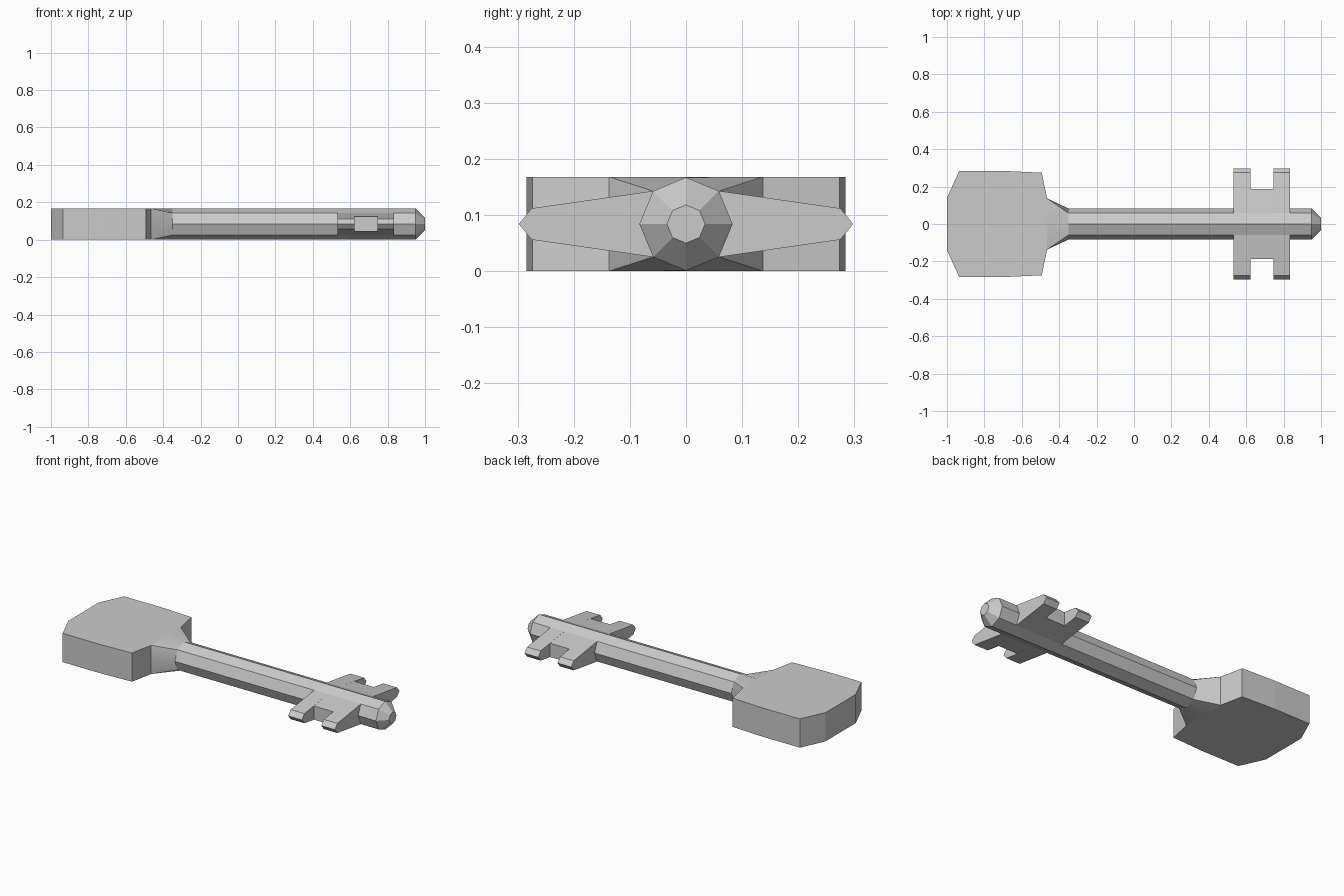
import bpy, bmesh, math

if "Cube" in bpy.data.objects:
    bpy.data.objects.remove(bpy.data.objects["Cube"])

H = 0.168          # overall thickness
CZ = H / 2         # centre height
R = 0.083          # shaft radius


def loft(name, sections, smooth=False):
    """Skin a list of (x, [(y, z), ...]) sections, z relative to the centre line."""
    bm = bmesh.new()
    rings = [[bm.verts.new((x, y, z + CZ)) for y, z in prof] for x, prof in sections]
    n = len(rings[0])
    for a, b in zip(rings, rings[1:]):
        for i in range(n):
            j = (i + 1) % n
            bm.faces.new((a[i], a[j], b[j], b[i]))
    bm.faces.new(rings[0])
    bm.faces.new(rings[-1])
    # shared planes where the section width steps may leave zero-area faces
    bmesh.ops.remove_doubles(bm, verts=bm.verts, dist=1e-5)
    bmesh.ops.recalc_face_normals(bm, faces=bm.faces)
    me = bpy.data.meshes.new(name)
    bm.to_mesh(me)
    bm.free()
    ob = bpy.data.objects.new(name, me)
    bpy.context.collection.objects.link(ob)
    if smooth:
        bpy.context.view_layer.objects.active = ob
        ob.select_set(True)
        bpy.ops.object.shade_smooth_by_angle(angle=math.radians(30))
        ob.select_set(False)
    return ob


def octagon(r):
    return [(r * math.cos(i * math.pi / 4), r * math.sin(i * math.pi / 4)) for i in range(8)]


def box_ring(w, h):
    return [(w, 0), (w, h), (0, h), (-w, h), (-w, 0), (-w, -h), (0, -h), (w, -h)]


# Handle: flat plate extruded from its outline
half = [(-1, 0.14), (-0.935, 0.283), (-0.70, 0.284), (-0.493, 0.274), (-0.465, 0.137)]
outline = half + [(x, -y) for x, y in reversed(half)]
bm = bmesh.new()
face = bm.faces.new([bm.verts.new((x, y, 0)) for x, y in outline])
ext = bmesh.ops.extrude_face_region(bm, geom=[face])
bmesh.ops.translate(bm, vec=(0, 0, H),
                    verts=[v for v in ext["geom"] if isinstance(v, bmesh.types.BMVert)])
bmesh.ops.recalc_face_normals(bm, faces=bm.faces)
mesh = bpy.data.meshes.new("handle")
bm.to_mesh(mesh)
bm.free()
bpy.context.collection.objects.link(bpy.data.objects.new("handle", mesh))

# Neck: rectangle blending into the octagonal shaft
loft("neck", [(-0.465, box_ring(0.137, CZ)), (-0.35, octagon(R))], smooth=True)

# Shaft with chamfered tip
loft("shaft", [(-0.35, octagon(R)), (0.95, octagon(R)), (1.0, octagon(0.034))])


# Key teeth: tapered wings on both sides, notched in the middle
def wing(*outer):
    side = [(0.058, -0.059), *outer, (0.058, 0.059)]
    return side + [(-y, z) for y, z in reversed(side)]


wide = wing((0.275, -0.028), (0.298, 0), (0.275, 0.028))
narrow = wing((0.188, -0.040), (0.188, 0), (0.188, 0.040))
loft("teeth", [(0.533, wide), (0.622, wide), (0.622, narrow),
               (0.747, narrow), (0.747, wide), (0.835, wide)])
